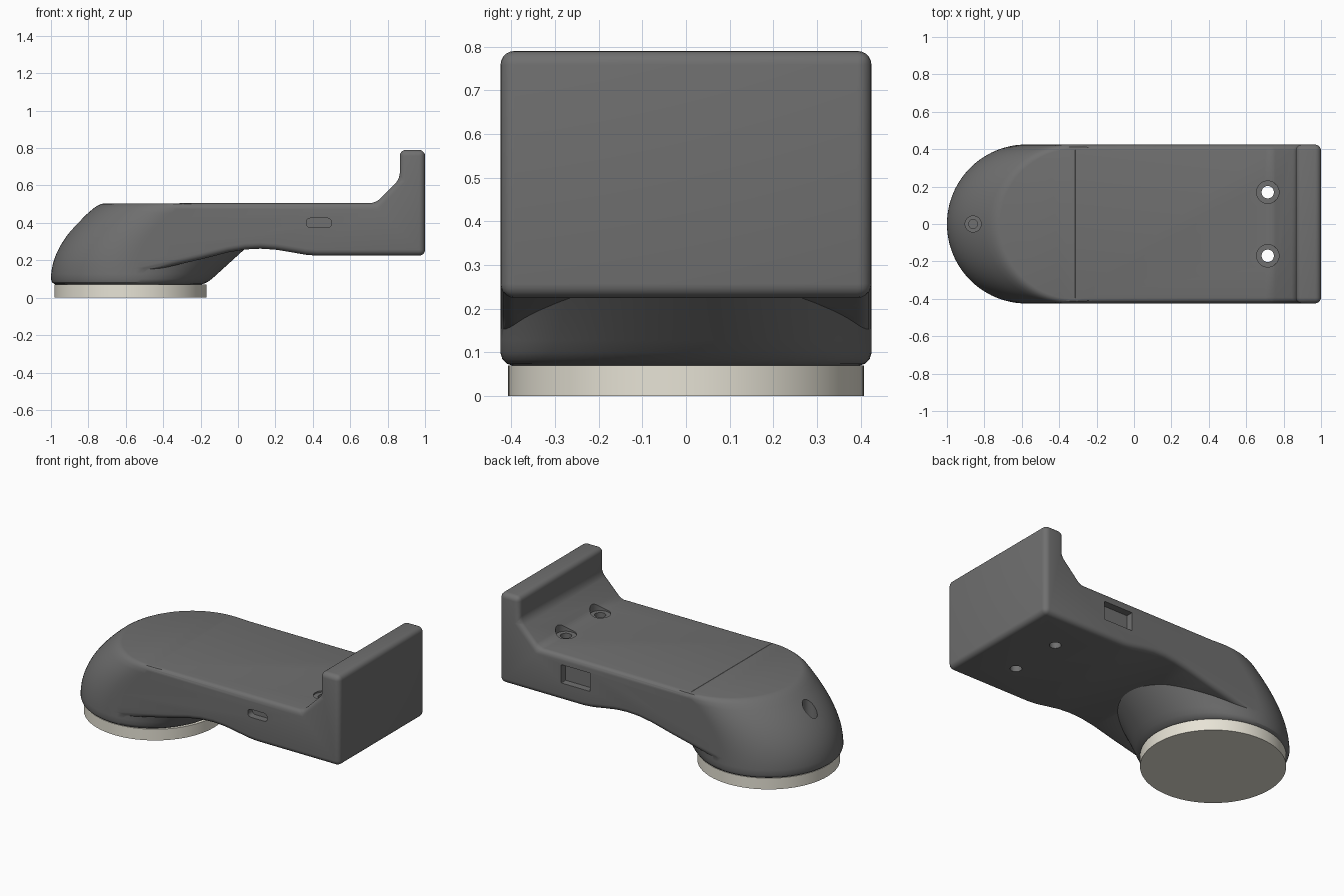
import bpy, bmesh, math

if "Cube" in bpy.data.objects:
    bpy.data.objects.remove(bpy.data.objects["Cube"])

HALF_W, TOP = 0.425, 0.505


def new_object(name, bm):
    bmesh.ops.recalc_face_normals(bm, faces=bm.faces)
    mesh = bpy.data.meshes.new(name)
    bm.to_mesh(mesh)
    bm.free()
    ob = bpy.data.objects.new(name, mesh)
    bpy.context.collection.objects.link(ob)
    return ob


def centre_x(z):
    """Leaning centre line of the rounded head."""
    return -0.575 + 0.255 * (max(z - 0.1, 0) / 0.4) ** 2


def prism(profile, y0, y1):
    """Extrude an x-z outline along y; returns the bmesh."""
    bm = bmesh.new()
    face = bm.faces.new([bm.verts.new((x, y0, z)) for x, z in profile])
    geo = bmesh.ops.extrude_face_region(bm, geom=[face])["geom"]
    bmesh.ops.translate(bm, vec=(0, y1 - y0, 0),
                        verts=[v for v in geo if isinstance(v, bmesh.types.BMVert)])
    bmesh.ops.recalc_face_normals(bm, faces=bm.faces)
    return bm


def cylinder(name, x, y, z0, z1, r, n=32):
    bpy.ops.mesh.primitive_cylinder_add(vertices=n, radius=r, depth=z1 - z0,
                                        location=(x, y, (z0 + z1) / 2))
    ob = bpy.context.object
    ob.name = name
    return ob


def combine(target, other, op):
    mod = target.modifiers.new("combine", 'BOOLEAN')
    mod.operation, mod.solver, mod.object = op, 'EXACT', other
    bpy.context.view_layer.objects.active = target
    bpy.ops.object.modifier_apply(modifier=mod.name)
    bpy.data.objects.remove(other)


# rounded head and neck: lofted egg-shaped rings with filleted rims
def build_head(n=96):
    levels = [(0.07, 0.028), (0.074, 0.016), (0.084, 0.005), (0.1, 0)]
    levels += [(0.1 + 0.38 * i / 14, 0) for i in range(1, 15)]
    levels += [(0.493, 0.005), (0.501, 0.012), (TOP - 0.001, 0.024)]
    bm = bmesh.new()
    rings = []
    for z, inset in levels:
        c = centre_x(z)
        back = -0.14 + 1.1 * (z - 0.1) - c
        ring = []
        for i in range(n):
            a = 2 * math.pi * i / n
            rx = back if math.cos(a) > 0 else HALF_W
            ring.append(bm.verts.new((c + (rx - inset) * math.cos(a),
                                      (HALF_W - inset) * math.sin(a), z)))
        rings.append(ring)
    for lo, hi in zip(rings, rings[1:]):
        for i in range(n):
            j = (i + 1) % n
            bm.faces.new((lo[i], lo[j], hi[j], hi[i]))
    bm.faces.new(rings[0][::-1])
    bm.faces.new(rings[-1])
    return new_object("body", bm)


# arm and end plate: extruded side profile with rounded edges
def build_arm():
    left = [(centre_x(z), z) for z in [0.125 + (TOP - 0.125) * i / 12 for i in range(13)]]
    profile = left + [
        (0.735, TOP), (0.865, 0.635), (0.865, 0.79), (1, 0.79), (1, 0.225),
        (0.42, 0.225), (0.36, 0.23), (0.28, 0.244), (0.2, 0.257), (0.12, 0.262), (0.04, 0.258),
        (-0.05, 0.243), (-0.2, 0.205), (-0.35, 0.17), (-0.5, 0.136)]
    w = HALF_W - 0.0005
    bm = prism(profile, -w, w)

    def on_left(v):
        return any(abs(v.co.x - x) + abs(v.co.z - z) < 1e-4 for x, z in left)
    edges = [e for e in bm.edges if e.calc_face_angle(0) > math.radians(25)
             and not (on_left(e.verts[0]) and on_left(e.verts[1]))]
    bmesh.ops.bevel(bm, geom=edges, offset=0.032, segments=5, profile=0.5, affect='EDGES')
    return new_object("arm", bm)


def slot(x0, x1, z0, z1, r, side):
    """Recess in one side wall with rounded corners."""
    pts = []
    for cx, cz, a0 in ((x1 - r, z1 - r, 0), (x0 + r, z1 - r, 90),
                       (x0 + r, z0 + r, 180), (x1 - r, z0 + r, 270)):
        for k in range(7):
            a = math.radians(a0 + 15 * k)
            pts.append((cx + r * math.cos(a), cz + r * math.sin(a)))
    return new_object("slot_cutter", prism(pts, side * (HALF_W - 0.045), side * (HALF_W + 0.1)))


body = build_head()
combine(body, build_arm(), 'UNION')

# screw holes with counterbores, side slots
for y in (-0.17, 0.17):
    combine(body, cylinder("hole_cutter", 0.715, y, 0.1, 0.9, 0.033), 'DIFFERENCE')
    combine(body, cylinder("bore_cutter", 0.715, y, 0.496, 0.9, 0.06), 'DIFFERENCE')
combine(body, cylinder("bore_cutter", -0.86, 0, 0.3, 0.7, 0.043), 'DIFFERENCE')
combine(body, cylinder("hole_cutter", -0.86, 0, 0.1, 0.4, 0.024), 'DIFFERENCE')
combine(body, slot(0.365, 0.5, 0.375, 0.425, 0.022, -1), 'DIFFERENCE')
combine(body, slot(0.37, 0.57, 0.335, 0.45, 0.004, 1), 'DIFFERENCE')

grey = bpy.data.materials.new("dark_grey")
grey.diffuse_color = (0.16, 0.16, 0.16, 1)
grey.use_nodes = True
grey.node_tree.nodes["Principled BSDF"].inputs["Base Color"].default_value = grey.diffuse_color
body.data.materials.clear()
body.data.materials.append(grey)

# cream base disc
disc = cylinder("base_disc", -0.575, 0, 0, 0.0705, 0.407, 96)
cream = bpy.data.materials.new("cream")
cream.diffuse_color = (0.8, 0.77, 0.67, 1)
cream.use_nodes = True
cream.node_tree.nodes["Principled BSDF"].inputs["Base Color"].default_value = cream.diffuse_color
disc.data.materials.append(cream)

for ob in (body, disc):
    bpy.ops.object.select_all(action='DESELECT')
    ob.select_set(True)
    bpy.context.view_layer.objects.active = ob
    bpy.ops.object.shade_smooth_by_angle(angle=math.radians(30))
